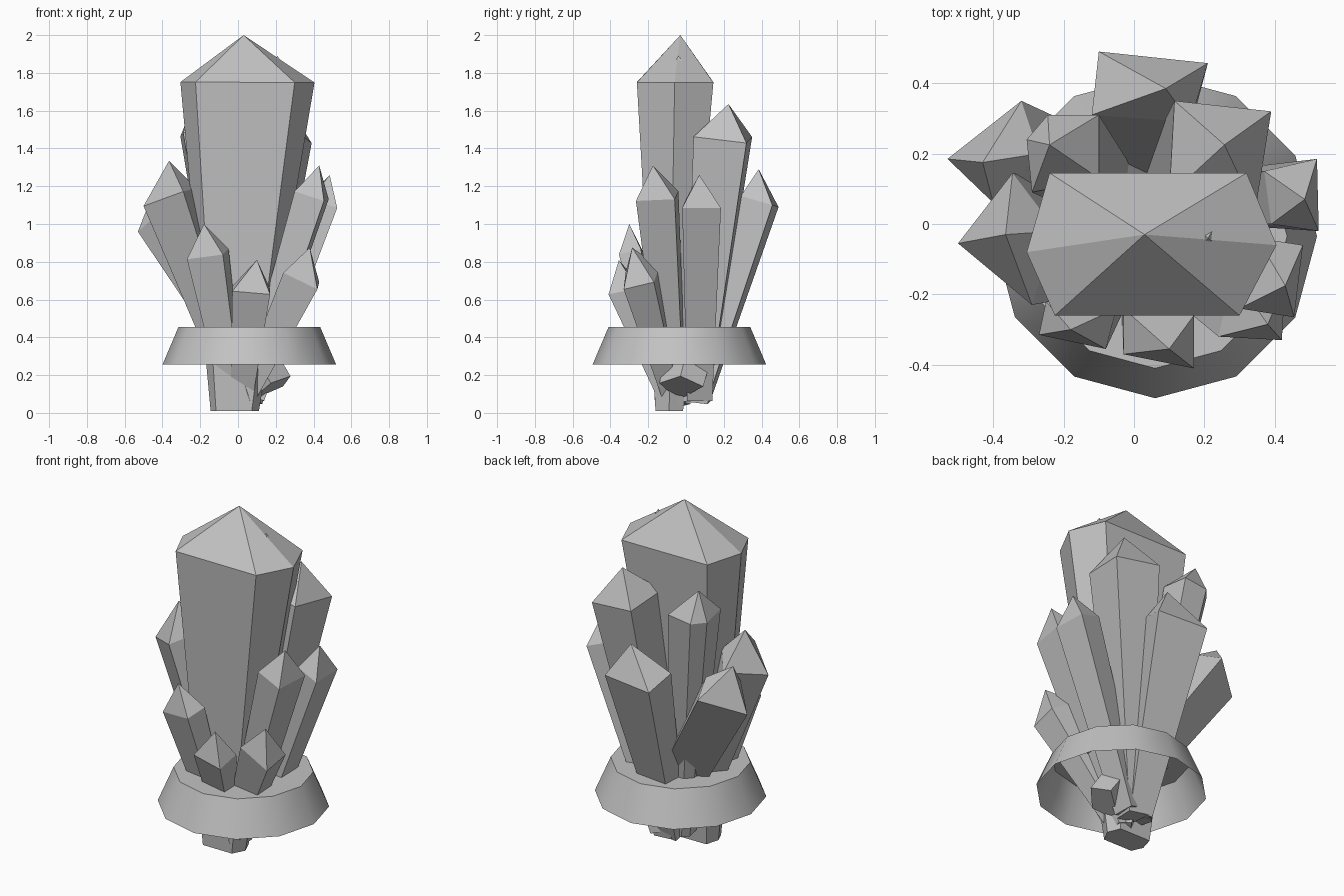
import bpy, bmesh, math
from mathutils import Vector

if "Cube" in bpy.data.objects:
    bpy.data.objects.remove(bpy.data.objects["Cube"])

stone = bpy.data.materials.new("grey stone")
stone.diffuse_color = (0.54, 0.54, 0.54, 1)
stone.use_nodes = True
stone.node_tree.nodes["Principled BSDF"].inputs["Base Color"].default_value = stone.diffuse_color


def finish(bm, name):
    bmesh.ops.recalc_face_normals(bm, faces=bm.faces)
    mesh = bpy.data.meshes.new(name)
    bm.to_mesh(mesh)
    bm.free()
    mesh.materials.append(stone)
    obj = bpy.data.objects.new(name, mesh)
    bpy.context.collection.objects.link(obj)
    return obj


def crystal(name, tip, outline, shoulder_z, root, taper=0.5, tilt=1.0):
    """Pointed prism: outline is the shoulder seen from above, shrinking to the root."""
    tip, root = Vector(tip), Vector(root)
    cx = sum(p[0] for p in outline) / len(outline)
    cy = sum(p[1] for p in outline) / len(outline)
    centre = Vector((cx, cy, shoulder_z))
    axis = centre - root
    bm = bmesh.new()
    top, low = [], []
    for x, y in outline:
        # shoulder ring lies square to the axis
        dz = -tilt * ((x - cx) * axis.x + (y - cy) * axis.y) / axis.z
        offset = Vector((x - cx, y - cy, dz))
        top.append(bm.verts.new(centre + offset))
        low.append(bm.verts.new(root + offset * taper))
    peak = bm.verts.new(tip)
    n = len(outline)
    for i in range(n):
        j = (i + 1) % n
        bm.faces.new((low[i], low[j], top[j], top[i]))
        bm.faces.new((top[i], top[j], peak))
    bm.faces.new(low[::-1])
    return finish(bm, name)


# central column and the twin grown inside it
crystal("main_crystal", (0.03, -0.03, 2.0),
        [(-0.24, 0.145), (-0.305, -0.08), (-0.225, -0.26), (0.30, -0.26), (0.405, -0.06), (0.32, 0.145)],
        1.75, (-0.02, -0.09, 0.01), 0.36, 0.1)
crystal("inner_twin_crystal", (0.21, -0.04, 1.89),
        [(0.08, 0.10), (0.1, -0.21), (0.32, -0.14), (0.30, 0.10)],
        1.71, (0.03, -0.05, 0.1), 0.35)

# tall crystals behind
crystal("back_right_crystal", (0.257, 0.225, 1.635),
        [(0.115, 0.35), (0.10, 0.08), (0.345, 0.04), (0.39, 0.32)],
        1.46, (0.06, 0.06, 0.06), 0.45)
crystal("back_left_crystal", (-0.24, 0.225, 1.63),
        [(-0.245, 0.31), (-0.305, 0.24), (-0.29, 0.09), (-0.10, 0.13), (-0.10, 0.31)],
        1.48, (-0.02, 0.05, 0.08))
crystal("back_crystal", (0.09, 0.385, 1.29),
        [(-0.10, 0.49), (-0.12, 0.31), (0.16, 0.29), (0.21, 0.457)],
        1.12, (0.04, 0.08, 0.07), 0.45)

# side crystals
crystal("left_rear_crystal", (-0.43, 0.175, 1.215),
        [(-0.32, 0.35), (-0.53, 0.185), (-0.40, 0.06), (-0.27, 0.2)],
        1.05, (0.19, -0.03, 0.14), 0.8)
crystal("left_crystal", (-0.365, -0.03, 1.335),
        [(-0.345, 0.145), (-0.50, -0.055), (-0.29, -0.23), (-0.22, -0.02)],
        1.15, (0.04, -0.07, 0.05))
crystal("right_rear_crystal", (0.485, 0.07, 1.26),
        [(0.37, 0.15), (0.39, 0.0), (0.525, -0.02), (0.52, 0.185)],
        1.11, (0.09, 0.07, 0.08), 0.65)
crystal("right_crystal", (0.43, -0.175, 1.31),
        [(0.35, -0.04), (0.30, -0.24), (0.455, -0.265), (0.48, -0.06)],
        1.15, (0.05, -0.06, 0.05), 0.55)

# short crystals in front
crystal("front_left_crystal", (-0.18, -0.30, 1.0),
        [(-0.05, -0.24), (-0.25, -0.22), (-0.27, -0.315), (-0.08, -0.355)],
        0.84, (-0.02, -0.1, 0.04), 0.5)
crystal("front_crystal", (0.10, -0.355, 0.81),
        [(0.17, -0.26), (-0.03, -0.24), (-0.03, -0.37), (0.17, -0.41)],
        0.65, (0.02, -0.1, 0.1), 0.6, 0.5)
crystal("front_right_crystal", (0.38, -0.285, 0.875),
        [(0.43, -0.17), (0.28, -0.14), (0.24, -0.32), (0.42, -0.33)],
        0.715, (0.06, -0.08, 0.12), 0.55)

# flared collar with twelve sides, open below and closed by a plate at the top
bm = bmesh.new()
rings = []
for radius, z in ((0.46, 0.255), (0.375, 0.455)):
    rings.append([bm.verts.new((0.06 + radius * math.cos(math.radians(30 * i)),
                                -0.035 + radius * math.sin(math.radians(30 * i)), z)) for i in range(12)])
for i in range(12):
    j = (i + 1) % 12
    bm.faces.new((rings[0][i], rings[0][j], rings[1][j], rings[1][i]))
bm.faces.new(rings[1])
collar = finish(bm, "collar")
collar.select_set(True)
bpy.context.view_layer.objects.active = collar
bpy.ops.object.shade_smooth_by_angle(angle=math.radians(40))
